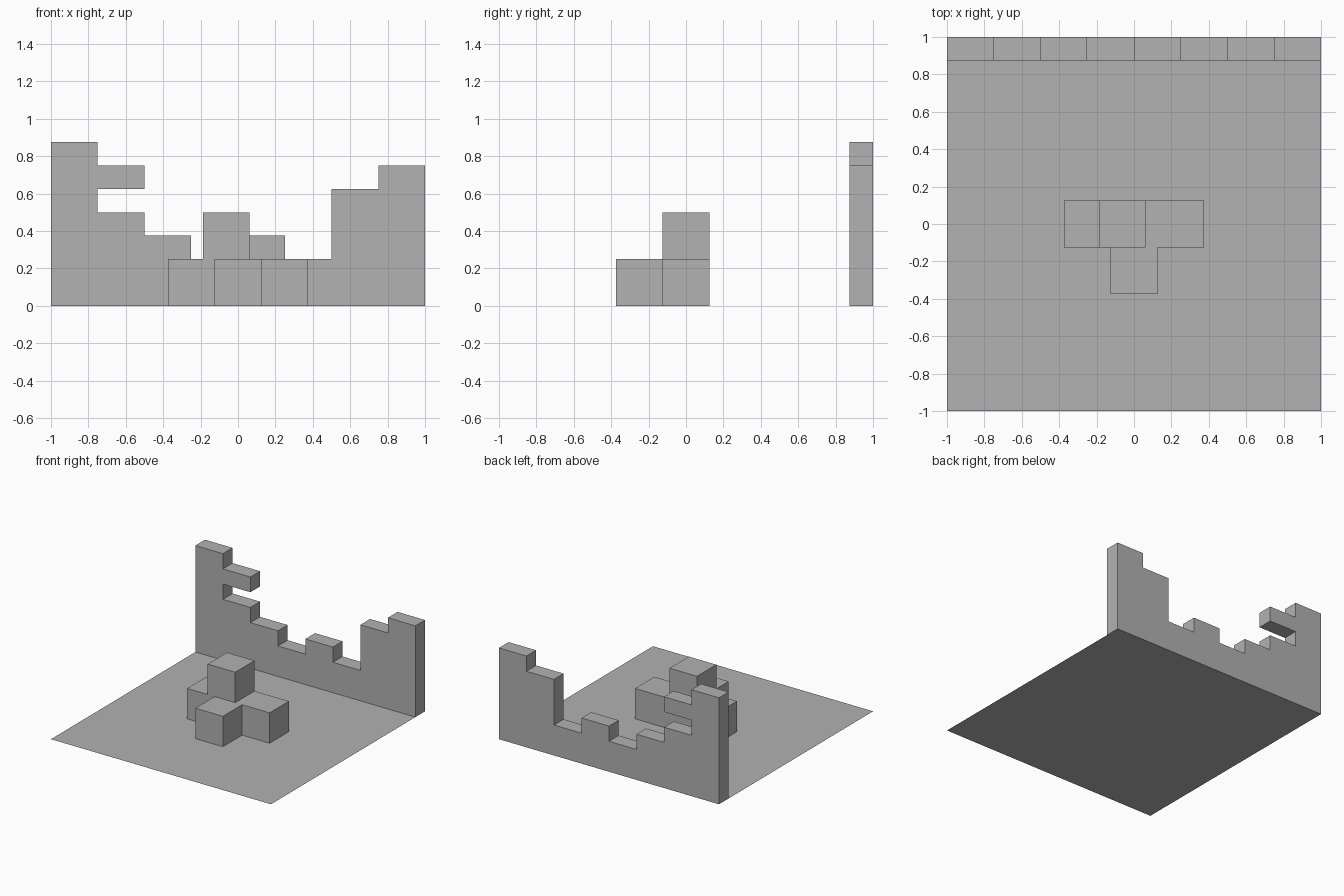
import bpy
import bmesh
from mathutils import Matrix, Vector

U = 0.125  # layout module; blocks are two modules wide

cube = bpy.data.objects.get("Cube")
if cube:
    bpy.data.objects.remove(cube, do_unlink=True)

grey = bpy.data.materials.new("stone grey")
grey.use_nodes = True
colour = (0.445, 0.445, 0.445, 1)
grey.diffuse_color = colour
grey.node_tree.nodes["Principled BSDF"].inputs["Base Color"].default_value = colour


def finish(name, bm):
    mesh = bpy.data.meshes.new(name)
    bm.to_mesh(mesh)
    bm.free()
    mesh.materials.append(grey)
    obj = bpy.data.objects.new(name, mesh)
    bpy.context.collection.objects.link(obj)
    return obj


def prism(name, outline, depth):
    """Extrude a closed 3D outline along the depth vector."""
    bm = bmesh.new()
    face = bm.faces.new([bm.verts.new(p) for p in outline])
    result = bmesh.ops.extrude_face_region(bm, geom=[face], use_keep_orig=True)
    moved = [g for g in result["geom"] if isinstance(g, bmesh.types.BMVert)]
    bmesh.ops.translate(bm, verts=moved, vec=Vector(depth))
    bmesh.ops.recalc_face_normals(bm, faces=bm.faces)
    return finish(name, bm)


# Flat ground sheet
bm = bmesh.new()
bmesh.ops.create_grid(bm, x_segments=1, y_segments=1, size=1)
finish("ground", bm)

# Ruined back wall: column heights in modules, stepped left to right
profile = [(-8, 0), (-8, 7), (-6, 7)]
profile += [(-6, 6), (-4, 6), (-4, 5), (-6, 5)]  # projecting broken stone
for i, height in enumerate([4, 3, 2, 3, 2, 5, 6]):
    x = -6 + 2 * i
    profile += [(x, height), (x + 2, height)]
profile.append((8, 0))
# Drop the repeated point left where neighbouring steps meet
profile = list(dict.fromkeys(profile))
prism("ruined_wall", [(x * U, 7 * U, z * U) for x, z in profile], (0, U, 0))

# T-shaped base of the block pile
tee = [(-3, 1), (-3, -1), (-1, -1), (-1, -3), (1, -3), (1, -1), (3, -1), (3, 1)]
prism("block_pile_base", [(x * U, y * U, 0) for x, y in tee], (0, 0, 2 * U))

# Single block resting on the pile
bm = bmesh.new()
bmesh.ops.create_cube(bm, size=2 * U, matrix=Matrix.Translation((-U / 2, 0, 3 * U)))
finish("top_block", bm)
